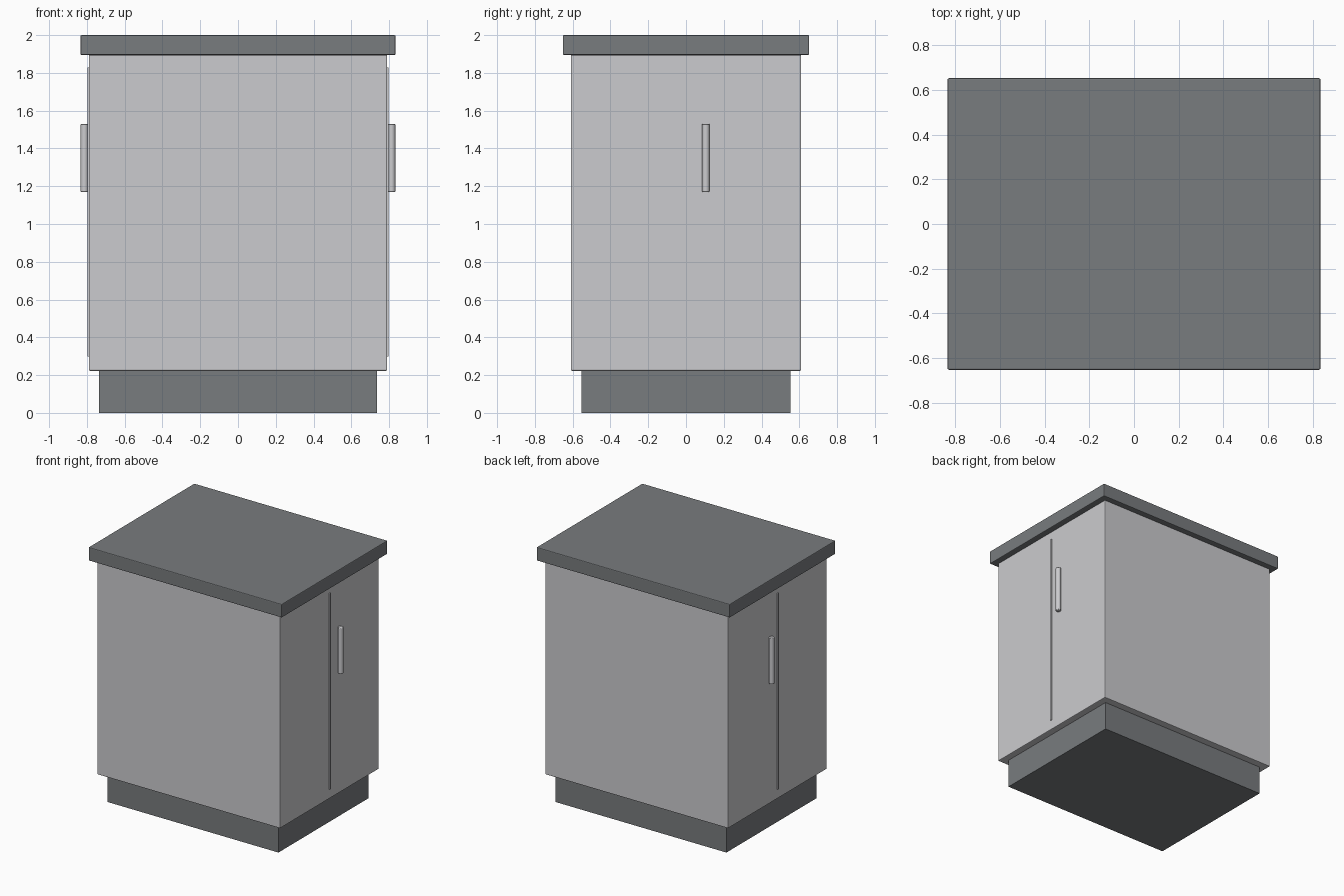
import bpy

if "Cube" in bpy.data.objects:
    bpy.data.objects.remove(bpy.data.objects["Cube"], do_unlink=True)


def make_material(name, colour):
    mat = bpy.data.materials.new(name)
    mat.use_nodes = True
    mat.diffuse_color = (*colour, 1)
    mat.node_tree.nodes["Principled BSDF"].inputs["Base Color"].default_value = (*colour, 1)
    return mat


light_grey = make_material("light grey", (0.60, 0.60, 0.62))
dark_grey = make_material("dark grey", (0.19, 0.20, 0.21))


def finish(name, mat, bevel):
    obj = bpy.context.object
    obj.name = name
    obj.data.materials.append(mat)
    if bevel:
        mod = obj.modifiers.new("Soft edges", 'BEVEL')
        mod.width = bevel
        mod.segments = 2
    return obj


def box(name, size, bottom, mat, x=0, y=0, bevel=0):
    bpy.ops.mesh.primitive_cube_add(size=1, location=(x, y, bottom + size[2] / 2))
    bpy.context.object.scale = size
    bpy.ops.object.transform_apply(location=False, rotation=False, scale=True)
    return finish(name, mat, bevel)


# Plinth, cabinet and worktop
box("plinth", (1.474, 1.108, 0.225), 0, dark_grey)
box("cabinet_body", (1.58, 1.22, 1.672), 0.223, light_grey, bevel=0.006)
box("worktop", (1.668, 1.304, 0.105), 1.895, dark_grey, bevel=0.006)

# Door seam strip and upright bar handle on both ends
for side, s in (("left", 1), ("right", -1)):
    box(side + "_door_strip", (0.012, 0.012, 1.53), 0.298, light_grey, x=s * 0.791)
    bpy.ops.mesh.primitive_cylinder_add(vertices=24, radius=0.02, depth=0.36,
                                        location=(s * 0.813, 0.105, 1.35))
    bpy.ops.object.shade_smooth_by_angle()
    finish(side + "_handle", light_grey, 0.004).modifiers["Soft edges"].limit_method = 'ANGLE'
